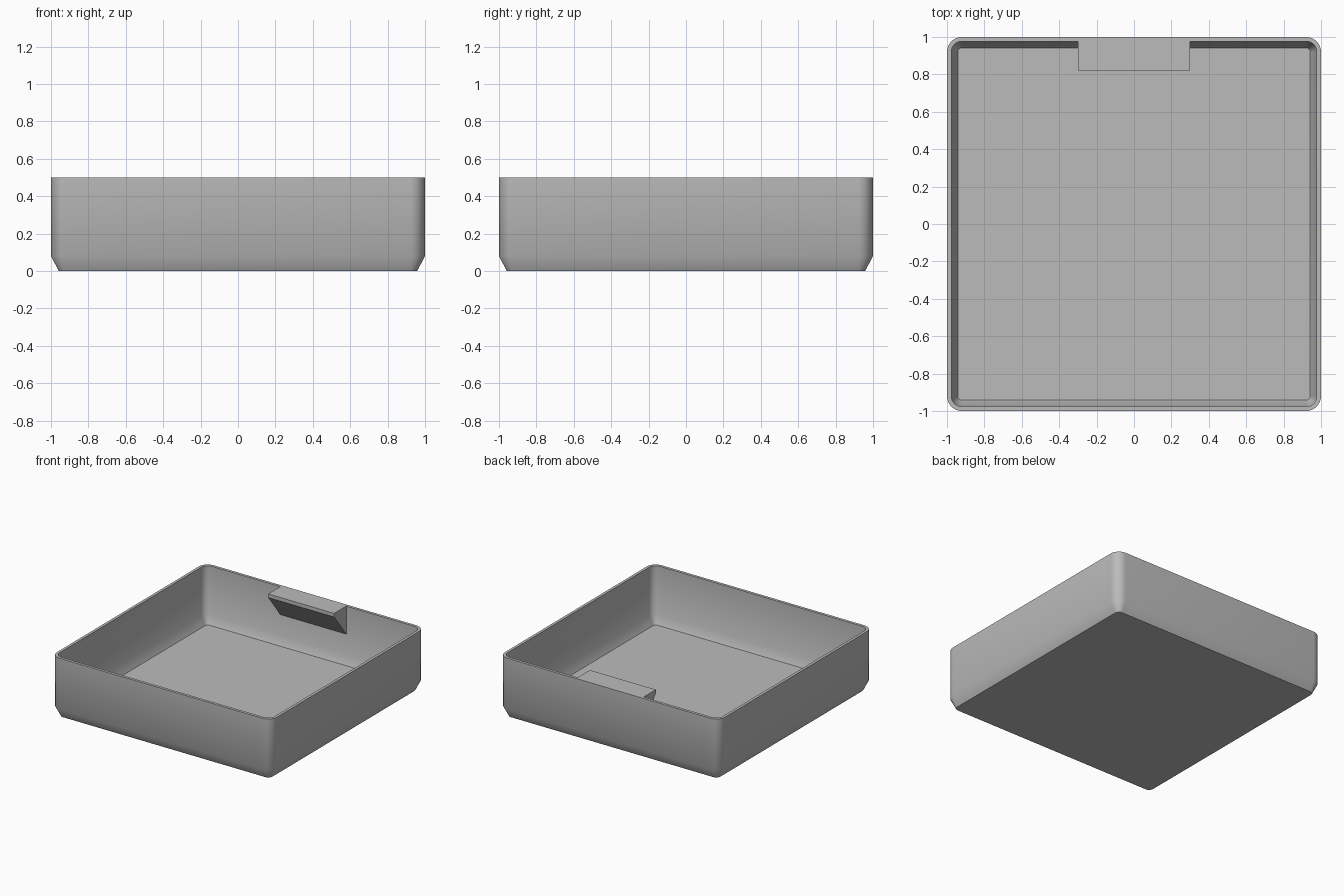
import bpy, bmesh, math

if "Cube" in bpy.data.objects:
    bpy.data.objects.remove(bpy.data.objects["Cube"])

grey = bpy.data.materials.new("mid_grey")
grey.use_nodes = True
COLOUR = (0.5, 0.5, 0.5, 1)
grey.diffuse_color = COLOUR
grey.node_tree.nodes["Principled BSDF"].inputs["Base Color"].default_value = COLOUR

WALL, RADIUS, STEPS = 0.023, 0.08, 8


def finish(bm, name):
    bmesh.ops.recalc_face_normals(bm, faces=bm.faces)
    mesh = bpy.data.meshes.new(name)
    bm.to_mesh(mesh)
    bm.free()
    mesh.materials.append(grey)
    obj = bpy.data.objects.new(name, mesh)
    bpy.context.collection.objects.link(obj)
    bpy.ops.object.select_all(action="DESELECT")
    obj.select_set(True)
    bpy.context.view_layer.objects.active = obj
    bpy.ops.object.shade_smooth_by_angle(angle=math.radians(30))
    return obj


def rounded_ring(bm, inset, z):
    """Rounded square loop, offset inwards from the outer wall."""
    r, centre = RADIUS - inset, 1 - RADIUS
    ring = []
    for corner in range(4):
        mid = math.radians(45 + 90 * corner)
        cx = math.copysign(centre, math.cos(mid))
        cy = math.copysign(centre, math.sin(mid))
        for i in range(STEPS + 1):
            a = mid + math.radians(90 * i / STEPS - 45)
            ring.append(bm.verts.new((cx + r * math.cos(a), cy + r * math.sin(a), z)))
    return ring


# Tray: underside, chamfered foot, outer wall, rim, inner wall, sloped edge, floor
bm = bmesh.new()
profile = [(0.042, 0), (0, 0.08), (0, 0.5), (WALL, 0.5), (WALL, 0.1), (0.058, 0.03)]
rings = [rounded_ring(bm, inset, z) for inset, z in profile]
for low, high in zip(rings, rings[1:]):
    for i in range(len(low)):
        j = (i + 1) % len(low)
        bm.faces.new((low[i], low[j], high[j], high[i]))
bm.faces.new(rings[0])
bm.faces.new(rings[-1])
finish(bm, "tray")

# Label ledge: thin lip with a sloped underside, on the inside of the back wall
bm = bmesh.new()
back = 1 - WALL
section = [(back, 0.5), (0.82, 0.5), (0.82, 0.47), (back, 0.27)]
side = bm.faces.new([bm.verts.new((-0.3, y, z)) for y, z in section])
extruded = bmesh.ops.extrude_face_region(bm, geom=[side])["geom"]
bmesh.ops.translate(bm, vec=(0.6, 0, 0),
                    verts=[v for v in extruded if isinstance(v, bmesh.types.BMVert)])
finish(bm, "label_ledge")
